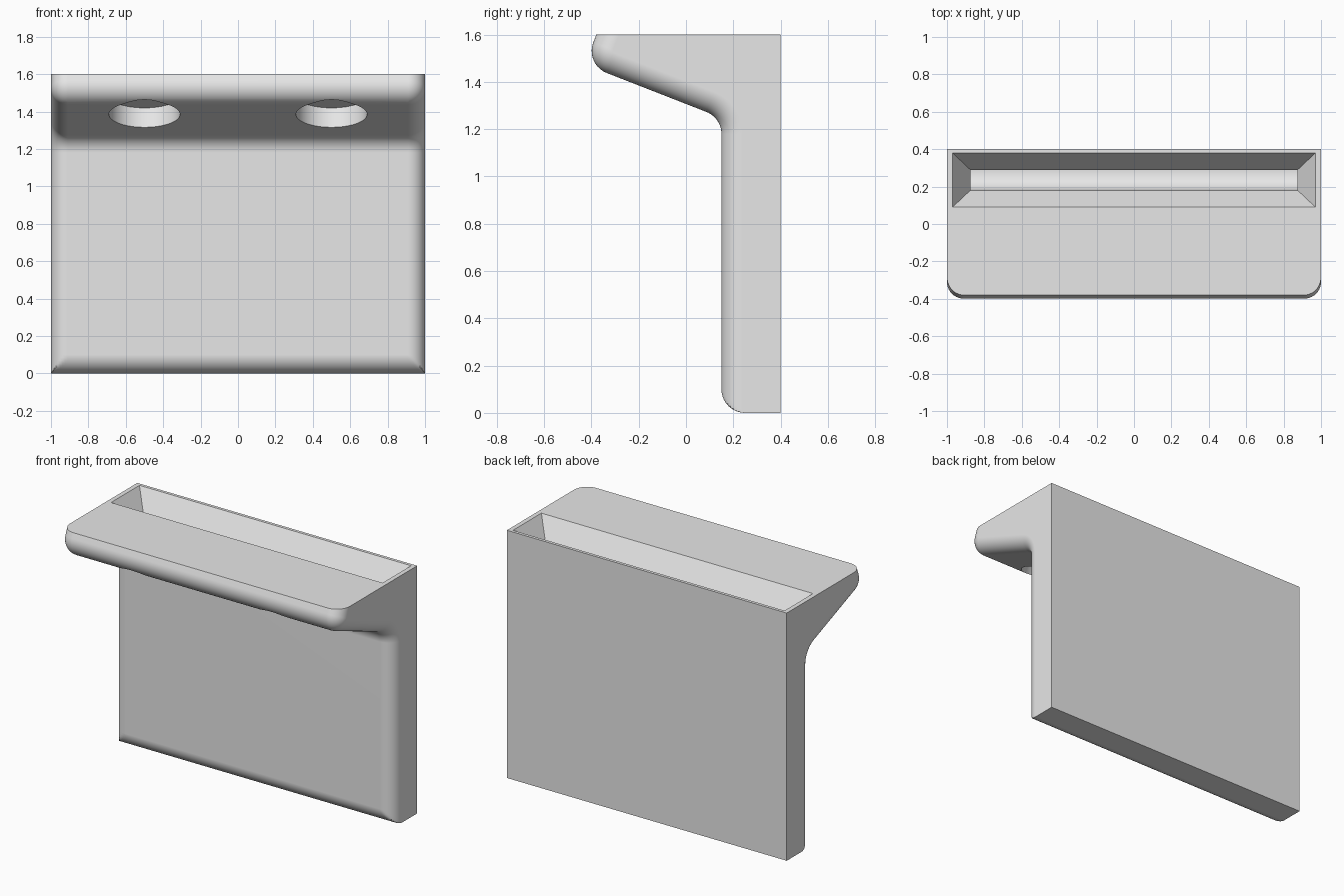
import bpy, bmesh
from math import sin, cos, tan, radians, pi
from mathutils import Vector, Matrix

old = bpy.data.objects.get("Cube")
if old:
    bpy.data.objects.remove(old, do_unlink=True)

R = 0.1                 # fillet radius of the side profile
SIDE_R = 0.09           # rounding of the front side edges
TILT = radians(21)      # slope of the shelf underside
STEPS = 10

grey = bpy.data.materials.new("light_grey")
grey.use_nodes = True
grey.diffuse_color = (0.8, 0.8, 0.8, 1)
grey.node_tree.nodes["Principled BSDF"].inputs["Base Color"].default_value = (0.8, 0.8, 0.8, 1)


def skin(name, loops):
    """Join equal closed loops into a solid with capped ends."""
    bm = bmesh.new()
    rings = [[bm.verts.new(p) for p in loop] for loop in loops]
    for a, b in zip(rings, rings[1:]):
        for i in range(len(a)):
            j = (i + 1) % len(a)
            bm.faces.new((a[i], a[j], b[j], b[i]))
    bm.faces.new(rings[0])
    bm.faces.new(rings[-1])
    bmesh.ops.recalc_face_normals(bm, faces=bm.faces)
    mesh = bpy.data.meshes.new(name)
    bm.to_mesh(mesh)
    bm.free()
    mesh.materials.append(grey)
    obj = bpy.data.objects.new(name, mesh)
    bpy.context.collection.objects.link(obj)
    return obj


def arc(cy, cz, r, start, end):
    angles = [start + (end - start) * i / STEPS for i in range(STEPS + 1)]
    return [(cy + r * cos(a), cz + r * sin(a)) for a in angles]


def section(x, inset):
    """Side profile at x, with its front outline moved inward by inset."""
    nose = arc(-0.299, 1.531, R - inset, pi - TILT, 1.5 * pi - TILT)
    y, z = nose[0]
    lip_top = (y + (1.6 - z) * tan(TILT), 1.6)
    throat = arc(0.05, 1.18, R + inset, pi / 2 - TILT, 0)
    foot = [(max(y, 0.15 + inset), z) for y, z in arc(0.25, R, R, pi, 1.5 * pi)]
    points = [lip_top] + nose + throat + foot + [(0.4, 0), (0.4, 1.6)]
    return [(x, y, z) for y, z in points]


# Body: wall and overhanging shelf, with rounded front side edges
right = []
for i in range(STEPS + 1):
    a = pi / 2 * i / STEPS
    right.append((1 - SIDE_R * (1 - cos(a)), SIDE_R * (1 - sin(a))))
stations = [(-x, o) for x, o in right] + right[::-1]
body = skin("wall_bracket", [section(x, o) for x, o in stations])


def rectangle(z, x, front, back):
    return [(-x, front, z), (x, front, z), (x, back, z), (-x, back, z)]


# Slot in the top: flared mouth, then a narrow pocket with a rounded floor
slot = [rectangle(1.62, 0.983, 0.078, 0.392), rectangle(1.45, 0.875, 0.18, 0.29)]
for i in range(STEPS + 1):
    a = pi / 2 * i / STEPS
    slot.append(rectangle(0.13 - R * sin(a), 0.875, 0.18 + R * (1 - cos(a)), 0.29))
cutters = [skin("slot_cutter", slot)]

# Two shallow round recesses square to the sloping underside
axis = Vector((0, sin(TILT), cos(TILT)))
turn = Matrix.Rotation(-TILT, 3, 'X')
for side in (-1, 1):
    centre = Vector((side * 0.5, -0.2, 1.385))
    rings = []
    for depth in (-0.2, 0.11):
        rings.append([centre + axis * depth + turn @ Vector((0.19 * cos(a), 0.19 * sin(a), 0))
                      for a in (2 * pi * k / 48 for k in range(48))])
    cutters.append(skin("recess_cutter", rings))

bpy.ops.object.select_all(action='DESELECT')
bpy.context.view_layer.objects.active = body
body.select_set(True)
for cutter in cutters:
    cutter.hide_render = True
    cut = body.modifiers.new("cut", 'BOOLEAN')
    cut.operation = 'DIFFERENCE'
    cut.solver = 'EXACT'
    cut.object = cutter
    bpy.ops.object.modifier_apply(modifier=cut.name)
    bpy.data.objects.remove(cutter, do_unlink=True)

# Smooth fillets, crisp flat faces
bpy.ops.object.shade_smooth_by_angle(angle=radians(30))
weighted = body.modifiers.new("weighted_normals", 'WEIGHTED_NORMAL')
weighted.keep_sharp = True
